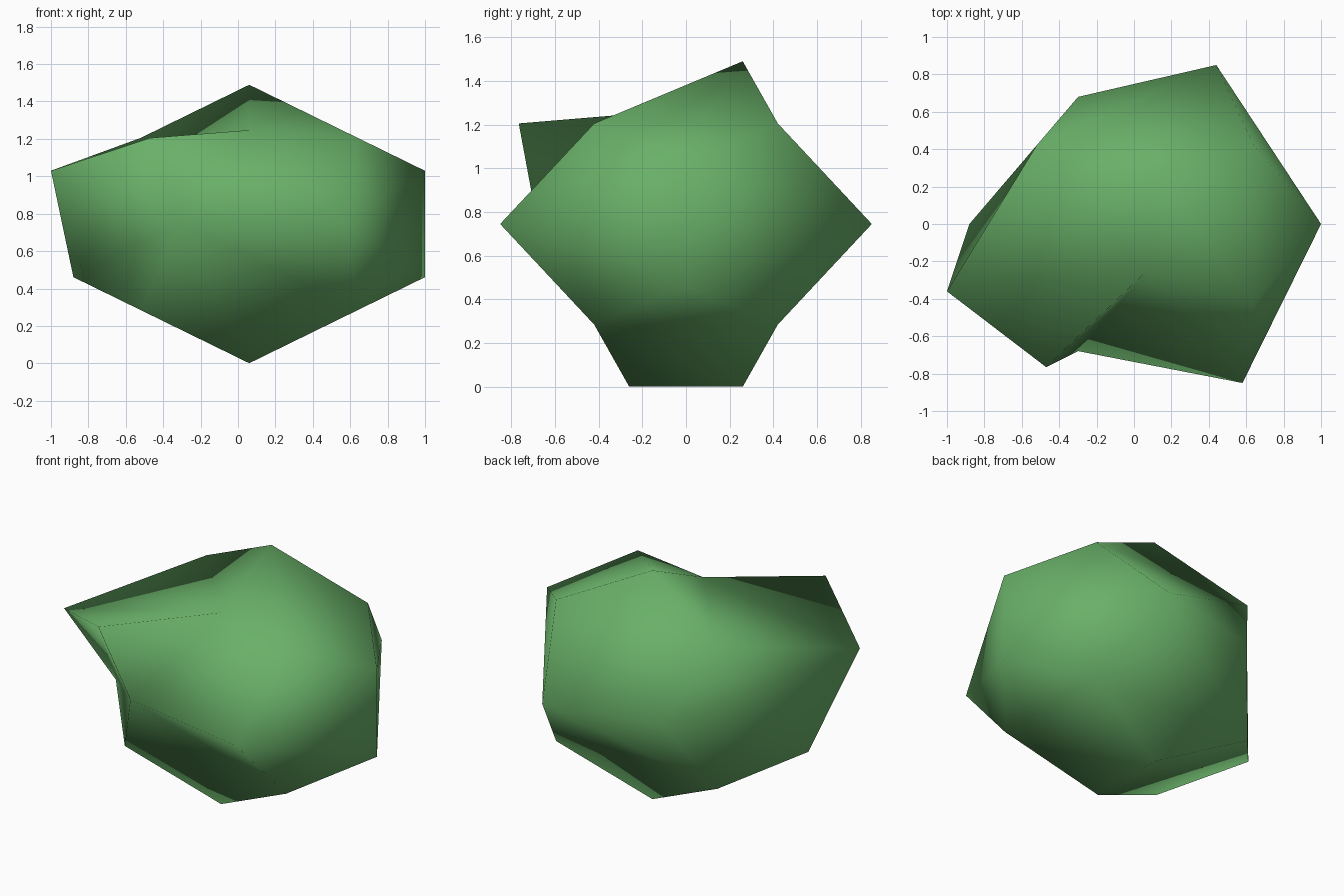
import bpy
import bmesh
from itertools import product

if "Cube" in bpy.data.objects:
    bpy.data.objects.remove(bpy.data.objects["Cube"])

T = (1 + 5 ** 0.5) / 2
R = 1 / T
SCALE = (0.581, 0.42, 0.46)
CENTRE = (0.06, 0.0, 0.745)

# Regular dodecahedron corners
corners = [(z, x, y) for x, y, z in product((-1, 1), repeat=3)]
corners += [(b * T, 0, a * R) for a, b in product((-1, 1), repeat=2)]
corners += [(0, a * R, b * T) for a, b in product((-1, 1), repeat=2)]
corners += [(b * R, a * T, 0) for b, a in product((-1, 1), repeat=2)]
points = [tuple(c + s * v for c, s, v in zip(CENTRE, SCALE, p)) for p in corners]

# Corners pulled out of place to make the lump irregular
points[2] = (-0.47, -0.765, 1.205)
points[10] = (-1.0, -0.36, 1.03)
points[13] = (0.06, -0.26, 1.247)
points[18] = (0.58, -0.85, 0.745)
points[19] = (0.44, 0.85, 0.745)

# Twelve five-sided faces, each split as a fan from its first corner
pentagons = [
    (3, 11, 7, 15, 13), (6, 15, 7, 19, 17), (17, 4, 8, 10, 6),
    (8, 0, 16, 2, 10), (16, 0, 12, 1, 18), (13, 15, 6, 10, 2),
    (13, 2, 16, 18, 3), (18, 1, 9, 11, 3), (4, 14, 12, 0, 8),
    (19, 7, 11, 9, 5), (4, 17, 19, 5, 14), (1, 12, 14, 5, 9),
]

bm = bmesh.new()
verts = [bm.verts.new(p) for p in points]
for f in pentagons:
    for i in (1, 2, 3):
        face = bm.faces.new((verts[f[0]], verts[f[i]], verts[f[i + 1]]))
        face.smooth = True
bmesh.ops.recalc_face_normals(bm, faces=bm.faces[:])

mesh = bpy.data.meshes.new("foliage_lump")
bm.to_mesh(mesh)
bm.free()

green = bpy.data.materials.new("leaf green")
green.diffuse_color = (0.141, 0.434, 0.138, 1)
green.use_nodes = True
green.node_tree.nodes["Principled BSDF"].inputs["Base Color"].default_value = green.diffuse_color
mesh.materials.append(green)
bpy.context.collection.objects.link(bpy.data.objects.new("foliage_lump", mesh))
